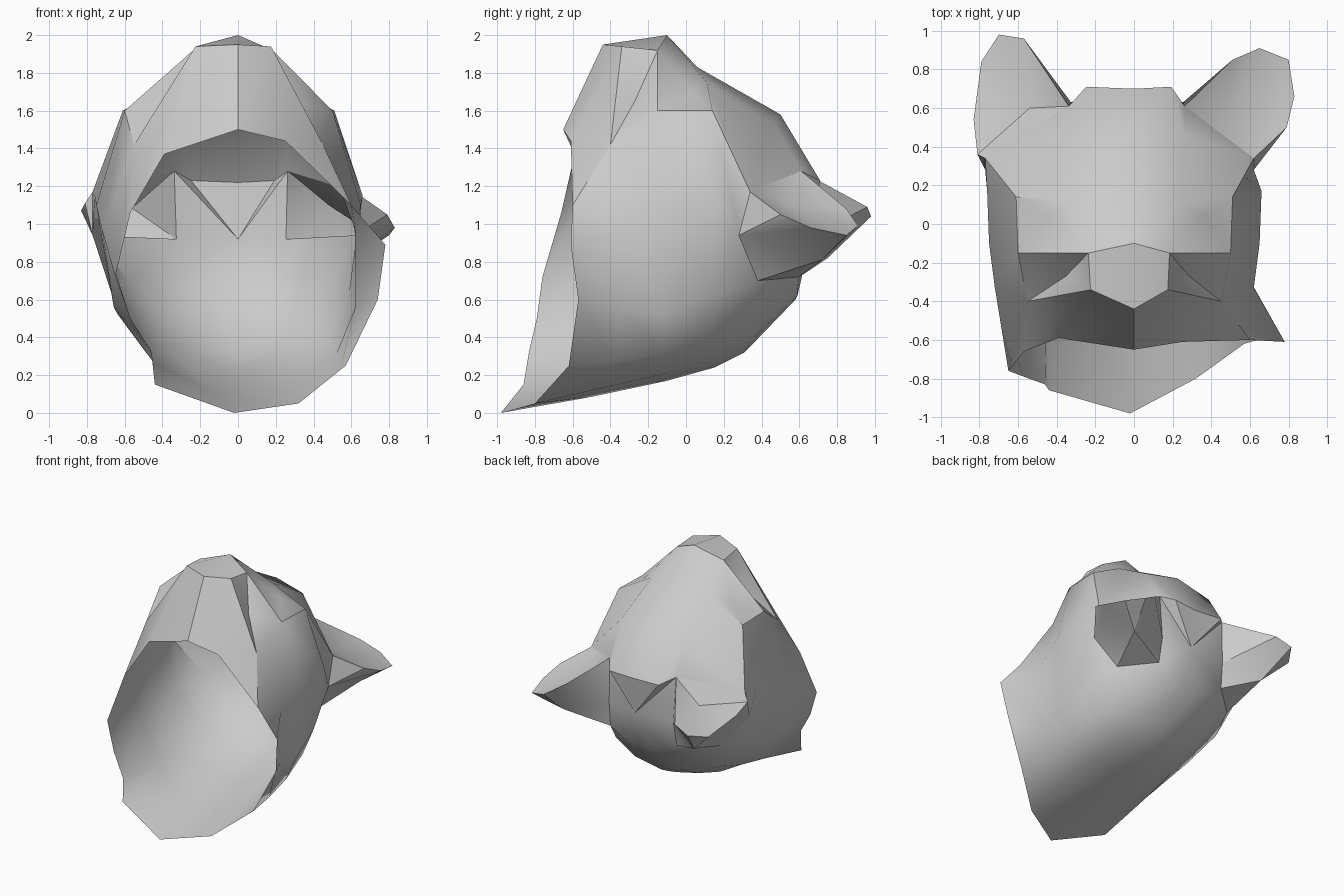
import bpy, bmesh, math
from mathutils import Vector

if "Cube" in bpy.data.objects:
    bpy.data.objects.remove(bpy.data.objects["Cube"])

fur = bpy.data.materials.new("plain grey")
fur.diffuse_color = (0.6, 0.6, 0.6, 1)
fur.use_nodes = True
fur.node_tree.nodes["Principled BSDF"].inputs["Base Color"].default_value = fur.diffuse_color

# open neck rim: top centre, right side down, bottom centre, left side up
RIM = [(0, -.65, 1.5), (.25, -.61, 1.44), (.6, -.6, 1.1), (.78, -.61, .89),
       (.74, -.57, .6), (.57, -.62, .25), (.32, -.8, .05), (-.02, -.98, 0),
       (-.44, -.86, .15), (-.46, -.83, .33), (-.57, -.79, .5), (-.65, -.76, .72),
       (-.57, -.66, 1.06), (-.39, -.59, 1.37)]

# half cross-sections from the muzzle to the crown, each from top to bottom
SECTIONS = [
    [(0, -.44, 1.95), (.2, -.34, 1.94), (.5, -.4, 1.42), (.67, -.33, .97),
     (.64, -.33, .56), (.5, -.38, .27), (.3, -.45, .13), (0, -.5, .085)],
    [(0, -.1, 2), (.21, -.15, 1.92), (.55, -.15, 1.6), (.7, -.1, 1.1),
     (.63, -.14, .52), (.47, -.12, .31), (.27, -.1, .21), (0, -.1, .17)],
    [(0, .06, 1.83), (.27, .11, 1.75), (.56, .14, 1.6), (.71, .17, 1.15),
     (.63, .14, .64), (.45, .15, .4), (.25, .15, .29), (0, .15, .24)],
    [(0, .5, 1.58), (.3, .46, 1.54), (.67, .34, 1.17), (.67, .28, .94),
     (.53, .38, .7), (.38, .36, .5), (.2, .34, .38), (0, .31, .32)],
    [(0, .7, 1.22), (.22, .71, 1.23), (.3, .61, 1.28), (.29, .63, .92),
     (.3, .6, .72), (.2, .59, .66), (.1, .59, .62), (0, .58, .6)]]


def lean(p):
    """Slight sideways lean of the head."""
    x, y, z = p
    shift = max(-.05, min(.05, .3 * (.5 - z)))
    if y > .2 and x < -.55:              # fuller cheek below the left ear
        shift -= .05
    return (x + shift * min(1, abs(x) / .4), y, z)


def finish(bm, name):
    bmesh.ops.recalc_face_normals(bm, faces=bm.faces[:])
    mesh = bpy.data.meshes.new(name)
    bm.to_mesh(mesh)
    bm.free()
    obj = bpy.data.objects.new(name, mesh)
    bpy.context.collection.objects.link(obj)
    mesh.materials.append(fur)
    bpy.ops.object.select_all(action='DESELECT')
    obj.select_set(True)
    bpy.context.view_layer.objects.active = obj
    bpy.ops.object.shade_smooth_by_angle(angle=math.radians(38))
    return obj


# head shell: loft from the neck rim to the crown
rings = [RIM]
for half in SECTIONS:
    mirrored = [(-x, y, z) for x, y, z in half[-2:0:-1]]
    rings.append([lean(p) for p in half + mirrored])
rings[1][8] = (-.2, -.5, .14)            # fold along the left of the throat floor
bm = bmesh.new()
loops = [[bm.verts.new(p) for p in ring] for ring in rings]
n = len(RIM)
eyes, muzzle = [], []
for s in range(len(loops) - 1):
    for k in range(n):
        if s == 4 and k in (2, 11):      # openings under the ears
            continue
        j = (k + 1) % n
        f = bm.faces.new((loops[s][k], loops[s][j], loops[s + 1][j], loops[s + 1][k]))
        if k in (1, 12) and s in (1, 2):
            (muzzle if s == 1 else eyes).append(f)
crown = bm.verts.new((0, .66, .92))
for k in range(n):
    bm.faces.new((loops[-1][k], loops[-1][(k + 1) % n], crown))
# eye sockets
for v in bmesh.ops.poke(bm, faces=eyes)['verts']:
    v.co += Vector((0, .07, -.04))
# hollows beside the muzzle
for v in bmesh.ops.poke(bm, faces=muzzle)['verts']:
    v.co.x *= .85
    v.co.z -= .05
finish(bm, "head_shell")


def ear(name, edge, dip, back, ids):
    """Cupped ear joined to the four corners of its opening."""
    a, b, low = ids
    bm = bmesh.new()
    pts = [rings[5][a]] + edge + [rings[4][a]]
    r = [bm.verts.new(p) for p in pts]
    d, m = bm.verts.new(dip), bm.verts.new(back)
    b0, b1 = bm.verts.new(rings[5][b]), bm.verts.new(rings[4][b])
    c0, c1 = bm.verts.new(rings[5][low]), bm.verts.new(rings[4][low])
    for i in range(7):
        bm.faces.new((d, r[i], r[(i + 1) % 7]))
    # back of the ear, running down onto the nape
    for tri in [(b0, r[0], r[1]), (b0, r[1], m), (m, r[1], r[2]), (m, r[2], r[3]),
                (m, r[3], r[4]), (m, r[4], b1), (b1, r[4], r[5]), (b1, r[5], r[6]),
                (m, b1, c1), (m, c1, c0), (m, c0, b0)]:
        bm.faces.new(tri)
    finish(bm, name)


ear("right_ear", [(.51, .85, 1.08), (.65, .91, .99), (.8, .85, .94),
                  (.83, .66, .98), (.79, .5, 1.05)],
    (.48, .55, 1.1), (.6, .72, .81), (2, 3, 4))
ear("left_ear", [(-.57, .96, 1.09), (-.7, .98, 1.04), (-.79, .84, 1.0),
                 (-.83, .54, 1.07), (-.81, .36, 1.11)],
    (-.54, .6, 1.1), (-.6, .75, .82), (12, 11, 10))
